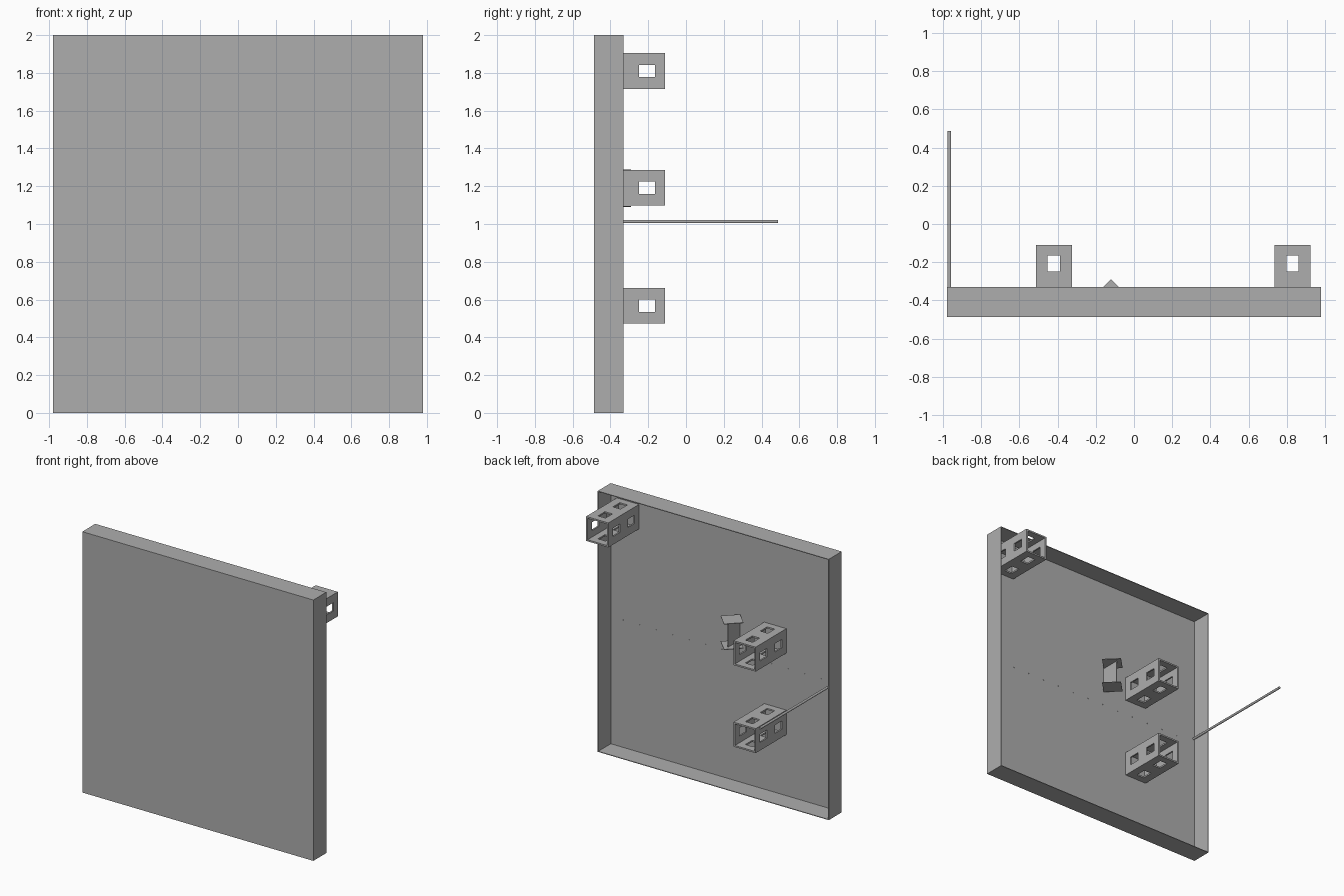
import bpy, bmesh, math
from mathutils import Matrix, Vector

cube = bpy.data.objects.get("Cube")
if cube:
    bpy.data.objects.remove(cube, do_unlink=True)

GREY = (0.42, 0.42, 0.42, 1)
grey = bpy.data.materials.new("plain grey")
grey.use_nodes = True
grey.diffuse_color = GREY
grey.node_tree.nodes["Principled BSDF"].inputs["Base Color"].default_value = GREY

FRONT, RIM, SKIN = -0.487, -0.33, 0.005
PLATE = FRONT + SKIN


def finish(name, bm):
    bmesh.ops.recalc_face_normals(bm, faces=bm.faces)
    mesh = bpy.data.meshes.new(name)
    bm.to_mesh(mesh)
    bm.free()
    mesh.materials.append(grey)
    obj = bpy.data.objects.new(name, mesh)
    bpy.context.collection.objects.link(obj)
    return obj


def add_box(bm, low, high):
    low, high = Vector(low), Vector(high)
    size = Matrix.Diagonal((*(high - low), 1))
    bmesh.ops.create_cube(bm, size=1, matrix=Matrix.Translation((low + high) / 2) @ size)


def add_rod(bm, x, z, y0, y1, radius, sides):
    place = Matrix.Translation((x, (y0 + y1) / 2, z)) @ Matrix.Rotation(math.pi / 2, 4, "X")
    bmesh.ops.create_cone(bm, cap_ends=True, segments=sides, radius1=radius,
                          radius2=radius, depth=y1 - y0, matrix=place)


# Tray-shaped panel, open at the back
bm = bmesh.new()
add_box(bm, (-0.98, FRONT, 0), (0.98, RIM, 2))
back = [f for f in bm.faces if f.calc_center_median().y > RIM - 0.01]
bmesh.ops.delete(bm, geom=back, context="FACES_ONLY")
panel = finish("panel", bm)
shell = panel.modifiers.new("skin", "SOLIDIFY")
shell.thickness = SKIN
shell.offset = -1
shell.use_even_offset = True


# Square tubes with two windows in each wall
def square_tube(name, x, z):
    half, wall, end = 0.094, 0.012, -0.11
    half_hole, half_slot = 0.032, 0.042
    cuts = [PLATE]
    for centre in (-0.388, -0.207):
        cuts += [centre - half_slot, centre + half_slot]
    cuts.append(end)
    across = [-half, -half_hole, half_hole, half]
    bm = bmesh.new()
    for side in range(4):
        turn = Matrix.Rotation(side * math.pi / 2, 4, "Y")
        for j in range(len(cuts) - 1):
            for i in range(3):
                if i == 1 and j in (1, 3):
                    continue
                corners = [(across[i], cuts[j]), (across[i + 1], cuts[j]),
                           (across[i + 1], cuts[j + 1]), (across[i], cuts[j + 1])]
                bm.faces.new([bm.verts.new(turn @ Vector((u, v, half))) for u, v in corners])
    bmesh.ops.remove_doubles(bm, verts=bm.verts, dist=0.0005)
    tube = finish(name, bm)
    tube.location = (x, 0, z)
    # Faces point outward, so the wall grows inward
    outward = sum(p.normal.dot(Vector((p.center.x, 0, p.center.z))) for p in tube.data.polygons)
    solid = tube.modifiers.new("wall", "SOLIDIFY")
    solid.thickness = wall
    solid.offset = -1 if outward > 0 else 1
    solid.use_even_offset = True


square_tube("upper_tube", 0.83, 1.81)
square_tube("middle_tube", -0.42, 1.192)
square_tube("lower_tube", -0.42, 0.567)

# Long thin rod at the edge
bm = bmesh.new()
add_rod(bm, -0.967, 1.013, PLATE, 0.487, 0.009, 12)
rod = finish("rod", bm)

# Small bracket: upright web between two diamond plates
bm = bmesh.new()
add_box(bm, (-0.122, PLATE, 1.092), (-0.118, -0.335, 1.287))
for z in (1.092, 1.287):
    place = Matrix.Translation((-0.12, -0.387, z))
    bmesh.ops.create_cone(bm, cap_ends=True, segments=4, radius1=0.097, radius2=0.097,
                          depth=0.005, matrix=place)
finish("bracket", bm)

# Row of tiny pins along the middle of the panel
bm = bmesh.new()
for i in range(13):
    add_rod(bm, 0.87 - 0.14 * i, 0.98, PLATE, PLATE + 0.004, 0.004, 6)
finish("pin_row", bm)
